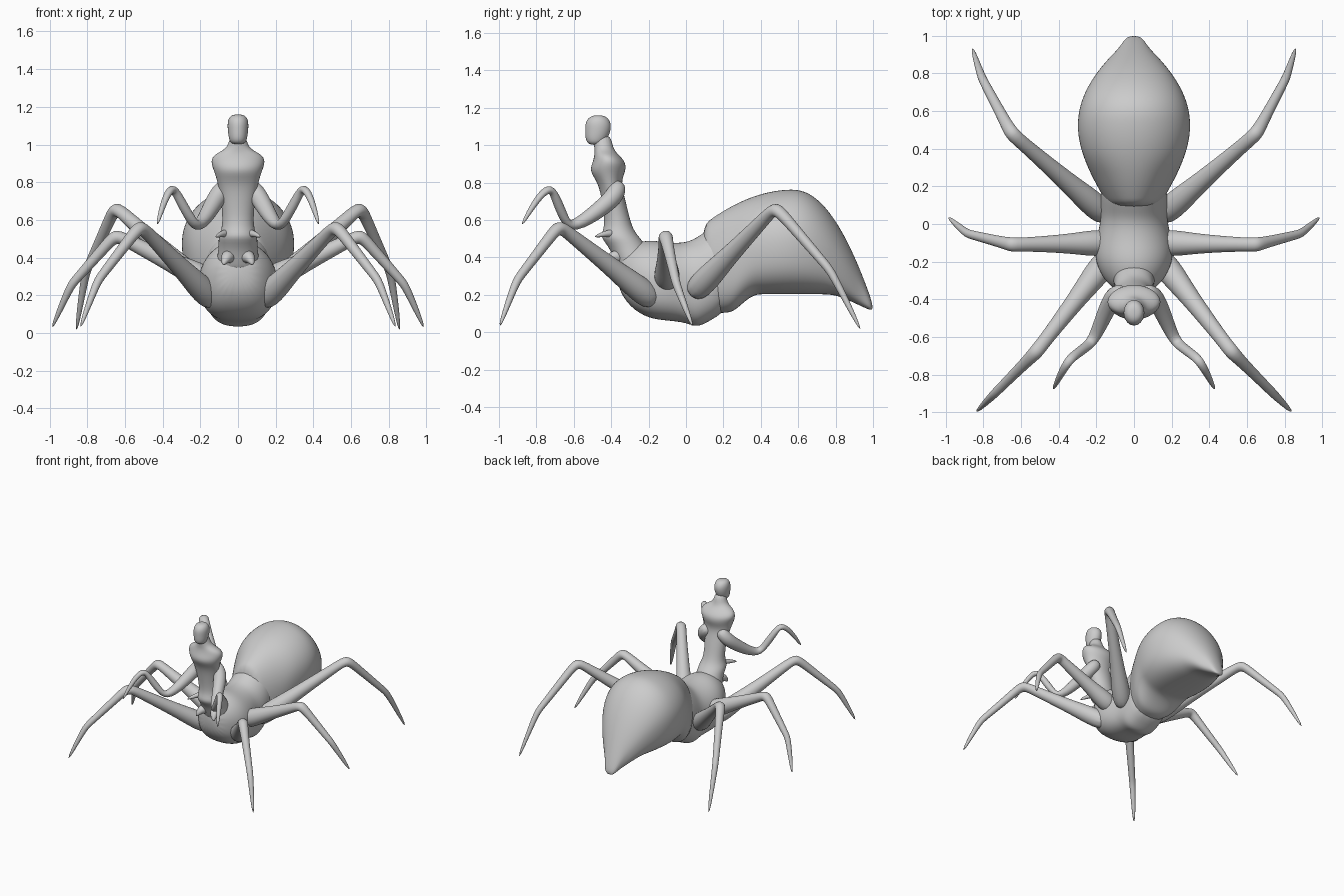
import bpy, bmesh, math
from mathutils import Vector

old = bpy.data.objects.get("Cube")
if old:
    bpy.data.objects.remove(old)

grey = bpy.data.materials.new("plain grey")
grey.use_nodes = True
tint = (.6, .6, .6, 1)
grey.diffuse_color = tint
grey.node_tree.nodes["Principled BSDF"].inputs["Base Color"].default_value = tint


def loft(name, rings, sides=16, squareness=1):
    """Skin rings of (centre, half axis across, half axis up); squareness below one flattens the lower half."""
    bm = bmesh.new()
    loops = []
    for centre, across, up in rings:
        loop = []
        for i in range(sides):
            angle = math.tau * i / sides
            c, s = math.cos(angle), math.sin(angle)
            if s < 0:
                c = math.copysign(abs(c) ** squareness, c)
                s = -abs(s) ** squareness
            loop.append(bm.verts.new(centre + across * c + up * s))
        loops.append(loop)
    for lower, upper in zip(loops, loops[1:]):
        for i in range(sides):
            j = (i + 1) % sides
            bm.faces.new((lower[i], lower[j], upper[j], upper[i]))
    bm.faces.new(loops[0])
    bm.faces.new(loops[-1])
    bmesh.ops.recalc_face_normals(bm, faces=bm.faces)
    for face in bm.faces:
        face.smooth = True
    mesh = bpy.data.meshes.new(name)
    bm.to_mesh(mesh)
    bm.free()
    mesh.materials.append(grey)
    part = bpy.data.objects.new(name, mesh)
    bpy.context.collection.objects.link(part)
    smoothing = part.modifiers.new("smoothing", "SUBSURF")
    smoothing.levels = smoothing.render_levels = 2


def lengthwise_ring(y, top, bottom, half_width):
    """Upright cross-section at a given distance along the body."""
    return (Vector((0, y, (top + bottom) / 2)),
            Vector((half_width, 0, 0)),
            Vector((0, 0, (top - bottom) / 2)))


def level_ring(z, front, back, half_width):
    """Horizontal cross-section at a given height."""
    return (Vector((0, (front + back) / 2, z)),
            Vector((half_width, 0, 0)),
            Vector((0, (back - front) / 2, 0)))


def limb_pair(name, points, radii):
    """Left and right tubes through the points of the left one."""
    for side, sign in (("left", 1), ("right", -1)):
        path = [Vector((x * sign, y, z)) for x, y, z in points]
        rings = []
        for i, (point, radius) in enumerate(zip(path, radii)):
            before = path[max(i - 1, 0)]
            after = path[min(i + 1, len(path) - 1)]
            along = (after - before).normalized()
            across = along.cross(Vector((0, 0, 1))).normalized()
            rings.append((point, across * radius, across.cross(along) * radius))
        loft(side + "_" + name, rings, sides=10)


def leg_pair(name, hip, knee, ankle, foot):
    """Jointed leg: thick thigh, knobbly knee, slim shin and blunt foot."""
    hip, knee, ankle, foot = map(Vector, (hip, knee, ankle, foot))
    points = [hip, hip.lerp(knee, .2), hip.lerp(knee, .4), hip.lerp(knee, .9), knee,
              knee.lerp(ankle, .2), knee.lerp(ankle, .9), ankle, foot]
    limb_pair(name, points, [.07, .075, .055, .037, .042, .032, .025, .024, .01])


def abdomen_ring(y):
    """Teardrop section: arched back falling steeply to the tail, flat belly."""
    arch = y - .58
    top = .768 - (3.5 if arch > 0 else .8) * arch ** 2
    bottom = max(.1, .2 - max(0, .35 - y, .45 * (y - .8)))
    along = (y + .15) / 1.15
    half_width = max(.04, .303 * math.sin(math.pi * along ** 1.3) ** .9)
    return lengthwise_ring(y, top, bottom, half_width)


# Large teardrop abdomen
steps = 16
loft("abdomen", [abdomen_ring(.08 + .92 * i / steps) for i in range(steps + 1)],
     sides=20, squareness=.75)

# Wide bowl-shaped thorax
thorax_sections = [
    (-.37, .42, .24, .08), (-.3, .47, .13, .16), (-.2, .5, .07, .21), (-.1, .48, .06, .21),
    (0, .48, .05, .18), (.06, .51, .02, .18), (.13, .56, .06, .18), (.25, .6, .13, .17)]
loft("thorax", [lengthwise_ring(*section) for section in thorax_sections],
     sides=20, squareness=.75)

# Upright torso: hips, flared waist, ribs, shoulders and neck
torso_sections = [
    (.28, -.36, -.14, .14), (.45, -.4, -.2, .1), (.51, -.47, -.25, .11),
    (.56, -.43, -.29, .08), (.7, -.45, -.32, .09), (.8, -.47, -.35, .11),
    (.86, -.52, -.32, .13), (.91, -.5, -.32, .15), (.95, -.49, -.36, .13),
    (.98, -.49, -.39, .05), (1.06, -.5, -.4, .045)]
loft("torso", [level_ring(*section) for section in torso_sections])

# Long rounded head with the jaw set forward
head_sections = [
    (1, -.52, -.45, .035), (1.03, -.54, -.42, .05), (1.08, -.54, -.4, .056),
    (1.12, -.54, -.4, .057), (1.15, -.52, -.42, .045), (1.16, -.49, -.45, .02)]
loft("head", [level_ring(*section) for section in head_sections])

# Three pairs of walking legs
leg_pair("front_leg", (.12, -.16, .16), (.52, -.68, .57), (.75, -.91, .27), (.84, -1, .02))
leg_pair("middle_leg", (.12, -.1, .26), (.65, -.11, .52), (.89, -.05, .25), (.99, .04, .02))
leg_pair("back_leg", (.13, .03, .2), (.65, .48, .67), (.81, .78, .32), (.86, .94, 0))

# Clawed arms growing from the lower ribs
limb_pair("arm", [
    (.05, -.36, .8), (.1, -.37, .74), (.14, -.44, .67), (.21, -.61, .55), (.25, -.65, .6),
    (.32, -.7, .73), (.35, -.73, .78), (.39, -.8, .71), (.43, -.88, .57)],
    [.045, .055, .05, .033, .028, .027, .025, .02, .008])

# Pointed waist flaps and small fangs
limb_pair("waist_flap", [(.03, -.35, .53), (.08, -.42, .53), (.12, -.49, .51)],
          [.03, .02, .006])
limb_pair("fang", [(.04, -.33, .4), (.06, -.4, .41), (.08, -.43, .36)],
          [.045, .035, .008])
